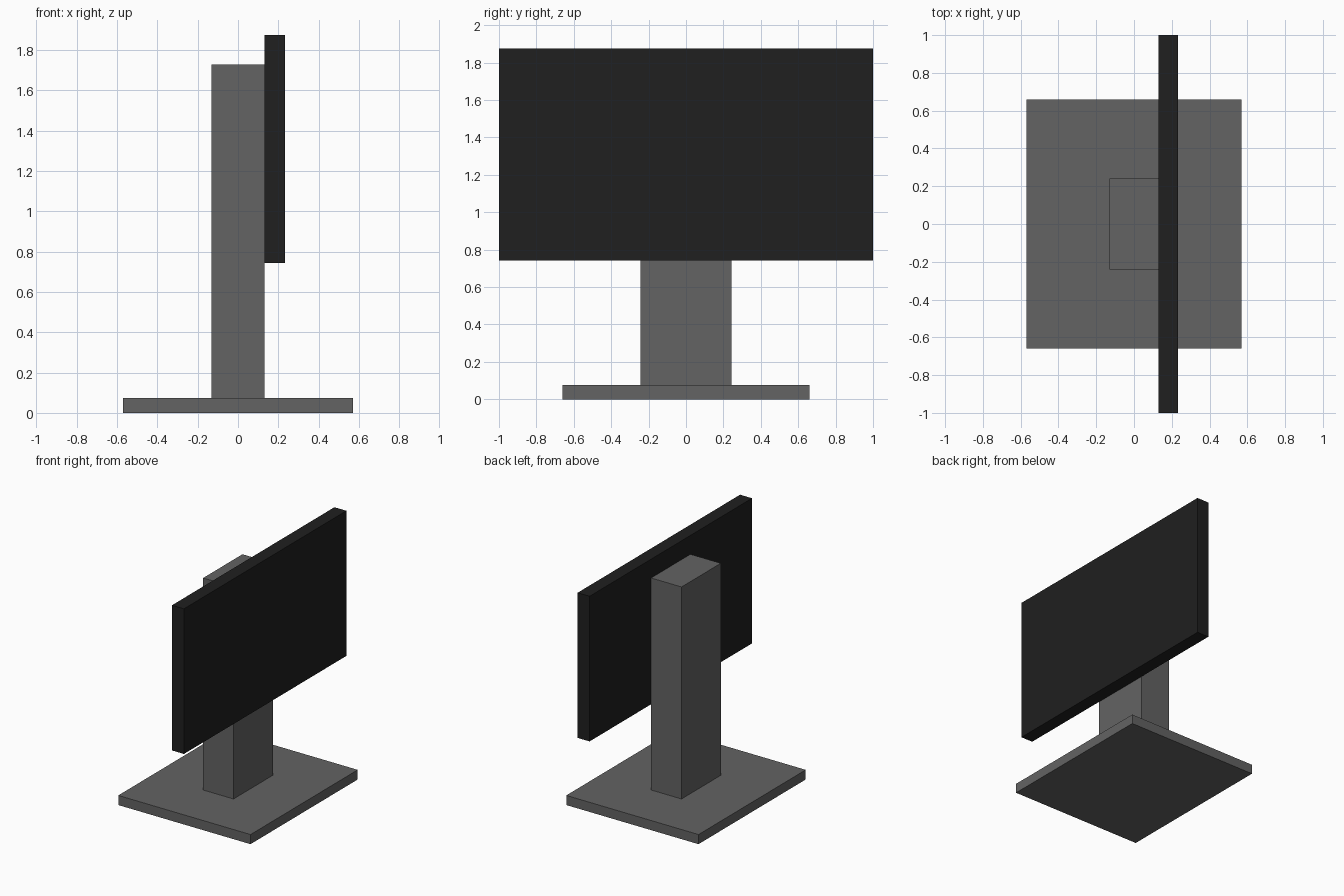
import bpy

if "Cube" in bpy.data.objects:
    bpy.data.objects.remove(bpy.data.objects["Cube"])


def material(name, value):
    mat = bpy.data.materials.new(name)
    mat.diffuse_color = (value, value, value, 1)
    mat.use_nodes = True
    mat.node_tree.nodes["Principled BSDF"].inputs["Base Color"].default_value = mat.diffuse_color
    return mat


def box(name, x, y, z, mat):
    """Box from (min, max) ranges on each axis."""
    ranges = (x, y, z)
    bpy.ops.mesh.primitive_cube_add(size=1, location=[(a + b) / 2 for a, b in ranges])
    obj = bpy.context.object
    obj.name = name
    obj.scale = [b - a for a, b in ranges]
    bpy.ops.object.transform_apply(location=False, rotation=False, scale=True)
    obj.data.materials.append(mat)
    return obj


grey = material("stand_grey", 0.125)
black = material("screen_black", 0.014)

# Flat foot, upright column and the screen mounted on the column's +x face
box("base_plate", (-0.57, 0.57), (-0.66, 0.66), (0, 0.075), grey)
box("column", (-0.131, 0.131), (-0.242, 0.242), (0.075, 1.727), grey)
box("screen", (0.131, 0.234), (-1, 1), (0.743, 1.874), black)
